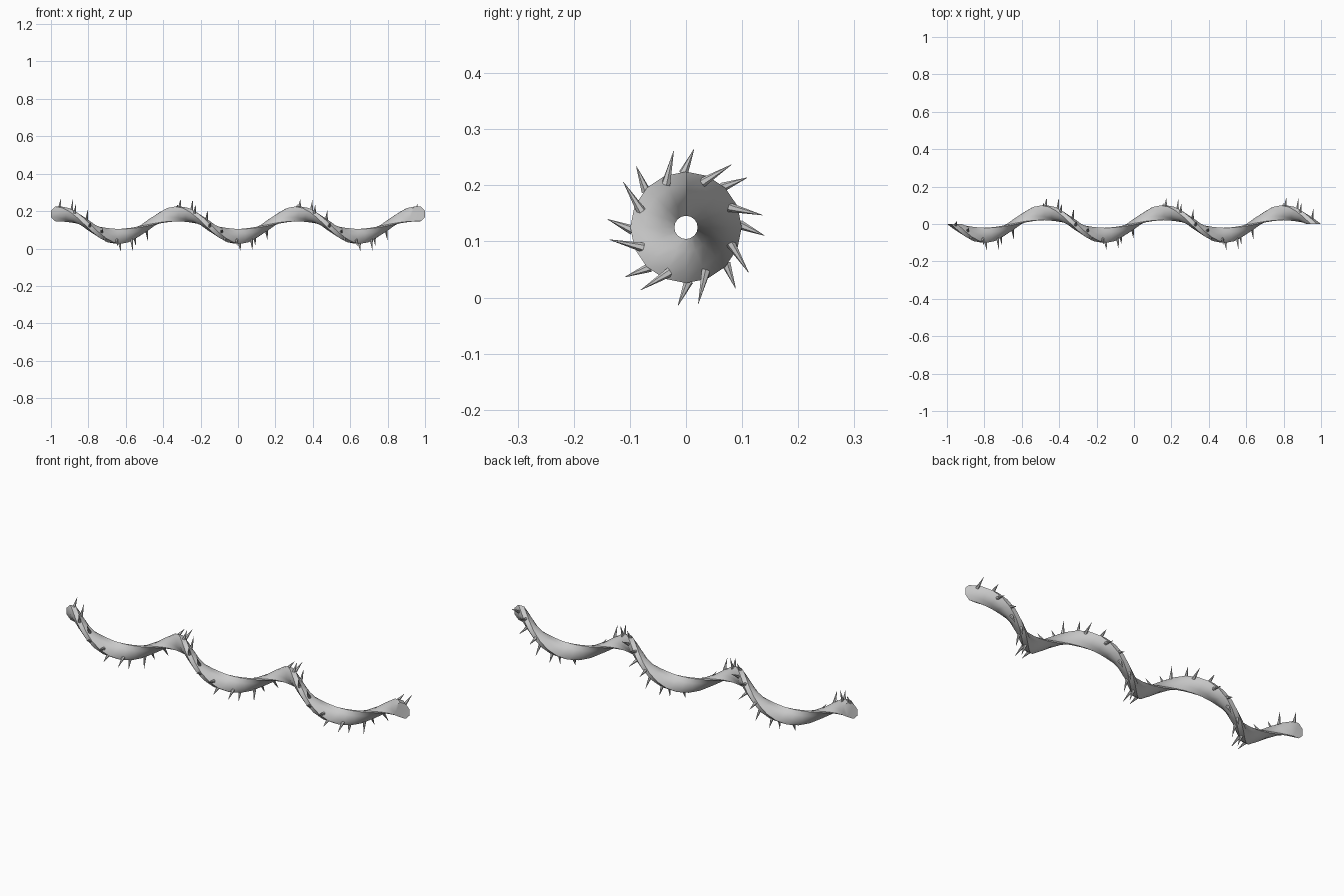
import bpy, bmesh
from math import sin, cos, pi, radians
from mathutils import Vector

if "Cube" in bpy.data.objects:
    bpy.data.objects.remove(bpy.data.objects["Cube"])

TURNS, STEPS, SIDES = 3, 16, 8
AXIS_Z, COIL_R, TUBE_R = 0.125, 0.06, 0.0425
HALF = 0.961
PITCH = 2 * HALF / (TURNS * 2 * pi)


def on_vine(theta, alpha, rad=TUBE_R):
    """Point on the screw-swept tube: theta along the coil, alpha round the profile."""
    r = COIL_R + rad * cos(alpha)
    return Vector((-HALF + PITCH * theta + rad * sin(alpha),
                   -r * sin(theta), AXIS_Z + r * cos(theta)))


def finish(bm, name):
    bmesh.ops.recalc_face_normals(bm, faces=bm.faces)
    mesh = bpy.data.meshes.new(name)
    bm.to_mesh(mesh)
    bm.free()
    ob = bpy.data.objects.new(name, mesh)
    bpy.context.collection.objects.link(ob)
    bpy.ops.object.select_all(action='DESELECT')
    ob.select_set(True)
    bpy.context.view_layer.objects.active = ob
    bpy.ops.object.shade_smooth_by_angle(angle=radians(50))
    return ob


# Coiled stem: octagon in the axis plane, swept round the x axis
bm = bmesh.new()
rings = []
for i in range(TURNS * STEPS + 1):
    th = i * 2 * pi / STEPS
    rings.append([bm.verts.new(on_vine(th, (j + 0.5) * 2 * pi / SIDES))
                  for j in range(SIDES)])
for a, b in zip(rings, rings[1:]):
    for j in range(SIDES):
        k = (j + 1) % SIDES
        bm.faces.new((a[j], a[k], b[k], b[j]))
bm.faces.new(rings[0])
bm.faces.new(rings[-1])
finish(bm, "vine_stem")

# Thorns: slim cones along the outside, raked back against the coil
bm = bmesh.new()
for i in range(TURNS * STEPS):
    th = i * 2 * pi / STEPS + 0.05
    alpha = radians(48 if i % 2 else 5)
    radial = Vector((0, -sin(th), cos(th)))
    back = Vector((0, cos(th), sin(th)))
    d = (radial + back * (0.8 if i % 2 else 0.5) + Vector((0.12, 0, 0))).normalized()
    base = on_vine(th, alpha, TUBE_R * 0.85)
    length = 0.062 if i % 2 else 0.048
    rot = d.to_track_quat('Z', 'Y').to_matrix().to_4x4()
    rot.translation = base + d * length / 2
    bmesh.ops.create_cone(bm, cap_ends=True, segments=6, radius1=0.0085,
                          radius2=0.0004, depth=length, matrix=rot)
finish(bm, "thorns")
